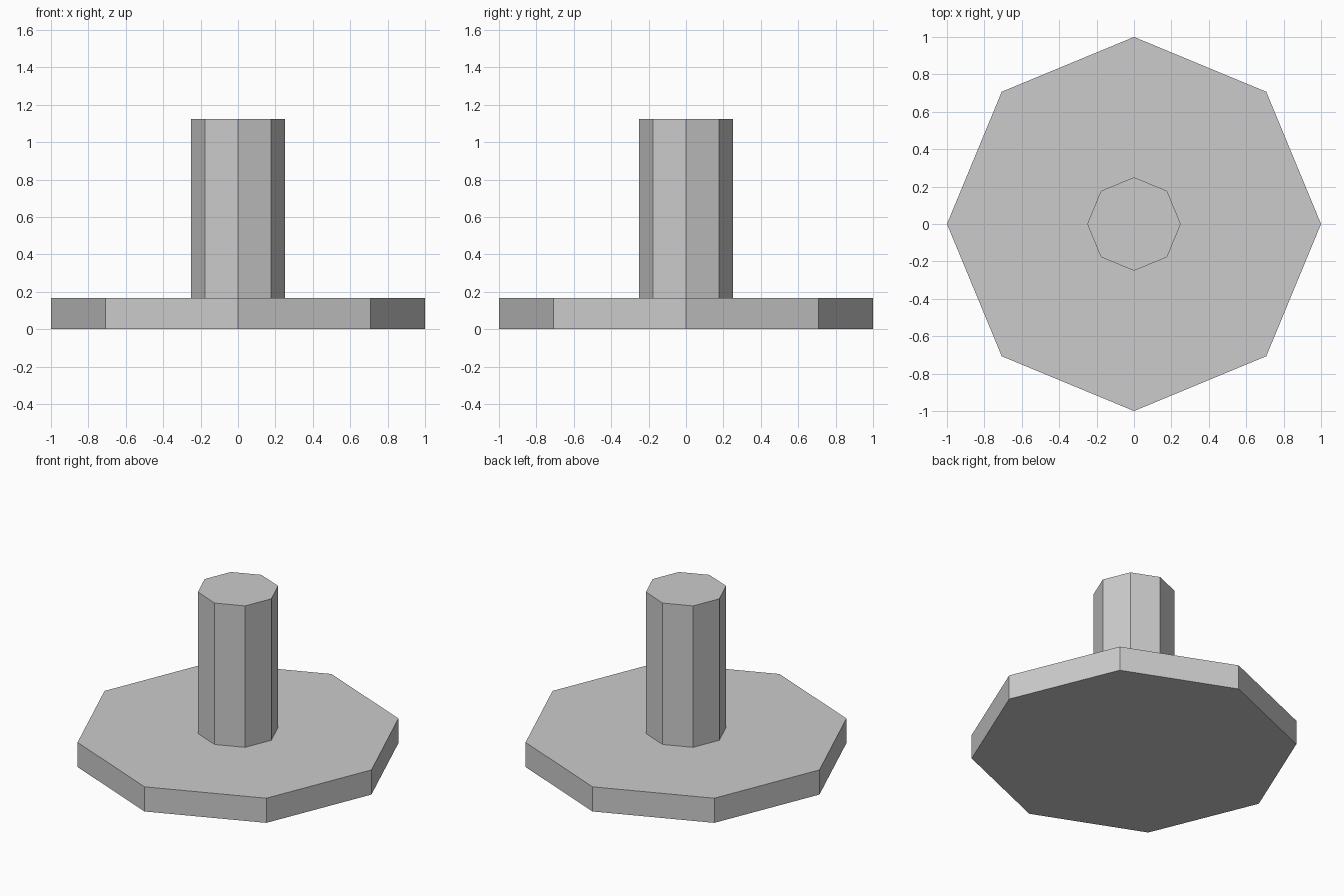
import bpy

cube = bpy.data.objects.get("Cube")
if cube:
    bpy.data.objects.remove(cube, do_unlink=True)

# Single grey material
GREY = (0.6, 0.6, 0.6, 1.0)
grey = bpy.data.materials.new("plain grey")
grey.use_nodes = True
grey.diffuse_color = GREY
for node in grey.node_tree.nodes:
    if node.type == "BSDF_PRINCIPLED":
        node.inputs["Base Color"].default_value = GREY


def octagonal_prism(name, radius, bottom, top):
    """Flat-shaded eight-sided prism with corners on the x and y axes."""
    bpy.ops.mesh.primitive_cylinder_add(
        vertices=8, radius=radius, depth=top - bottom,
        location=(0, 0, (bottom + top) / 2))
    prism = bpy.context.object
    prism.name = name
    prism.data.name = name
    prism.data.materials.append(grey)
    return prism


PLATE_TOP = 0.167

# Wide base plate and the post standing on it
octagonal_prism("base_plate", 1.0, 0.0, PLATE_TOP)
octagonal_prism("post", 0.25, PLATE_TOP, 1.125)
